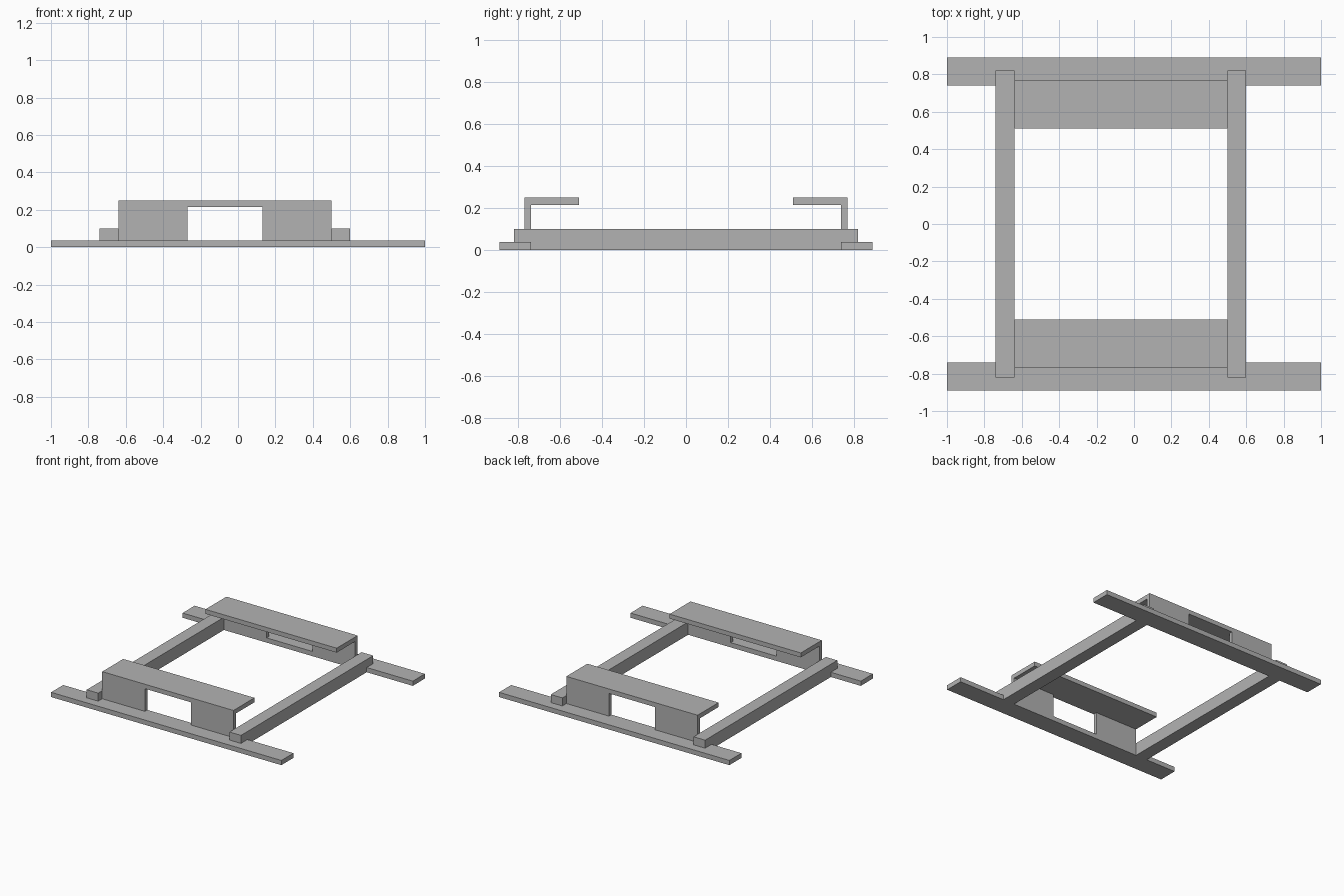
import bpy
import bmesh
from mathutils import Vector

# Remove the default cube only
cube = bpy.data.objects.get("Cube")
if cube:
    bpy.data.objects.remove(cube, do_unlink=True)

# Single plain grey finish
GREY = (0.448, 0.448, 0.448, 1.0)
grey = bpy.data.materials.new("plain_grey")
grey.use_nodes = True
grey.diffuse_color = GREY
grey.node_tree.nodes["Principled BSDF"].inputs["Base Color"].default_value = GREY


def extrude_along_x(name, profile, x0, x1):
    """Extrude a closed (y, z) profile from x0 to x1."""
    mesh = bpy.data.meshes.new(name)
    bm = bmesh.new()
    face = bm.faces.new([bm.verts.new((x0, y, z)) for y, z in profile])
    result = bmesh.ops.extrude_face_region(bm, geom=[face])
    moved = [v for v in result["geom"] if isinstance(v, bmesh.types.BMVert)]
    bmesh.ops.translate(bm, verts=moved, vec=Vector((x1 - x0, 0, 0)))
    bmesh.ops.recalc_face_normals(bm, faces=bm.faces)
    bm.to_mesh(mesh)
    bm.free()
    mesh.materials.append(grey)
    obj = bpy.data.objects.new(name, mesh)
    bpy.context.collection.objects.link(obj)
    return obj


def rectangle(y0, y1, z0, z1):
    return [(y0, z0), (y1, z0), (y1, z1), (y0, z1)]


# Shared dimensions
SKID_OUT, SKID_IN, SKID_TOP = 0.89, 0.74, 0.037
RAIL_END, RAIL_TOP = 0.82, 0.10
WALL_OUT, SHELF_IN = 0.77, 0.51
SHELF_LOW, SHELF_TOP = 0.215, 0.25
BAY_LEFT, BAY_RIGHT = 0.50, -0.64
GAP_LEFT, GAP_RIGHT = 0.13, -0.27

# Side rails, notched over the skids at both ends
rail_profile = [
    (-SKID_IN, 0), (SKID_IN, 0), (SKID_IN, SKID_TOP), (RAIL_END, SKID_TOP),
    (RAIL_END, RAIL_TOP), (-RAIL_END, RAIL_TOP), (-RAIL_END, SKID_TOP),
    (-SKID_IN, SKID_TOP),
]
extrude_along_x("left_rail", rail_profile, BAY_LEFT, BAY_LEFT + 0.10)
extrude_along_x("right_rail", rail_profile, BAY_RIGHT - 0.10, BAY_RIGHT)

# Skid, two wall panels and overhanging shelf at each end
for end, side in (("front", -1), ("back", 1)):
    extrude_along_x(end + "_skid",
                    rectangle(side * SKID_OUT, side * SKID_IN, 0, SKID_TOP), -1, 1)
    wall = rectangle(side * WALL_OUT, side * SKID_IN, SKID_TOP, SHELF_LOW)
    extrude_along_x(end + "_left_wall", wall, GAP_LEFT, BAY_LEFT)
    extrude_along_x(end + "_right_wall", wall, BAY_RIGHT, GAP_RIGHT)
    extrude_along_x(end + "_shelf",
                    rectangle(side * WALL_OUT, side * SHELF_IN, SHELF_LOW, SHELF_TOP),
                    BAY_RIGHT, BAY_LEFT)
